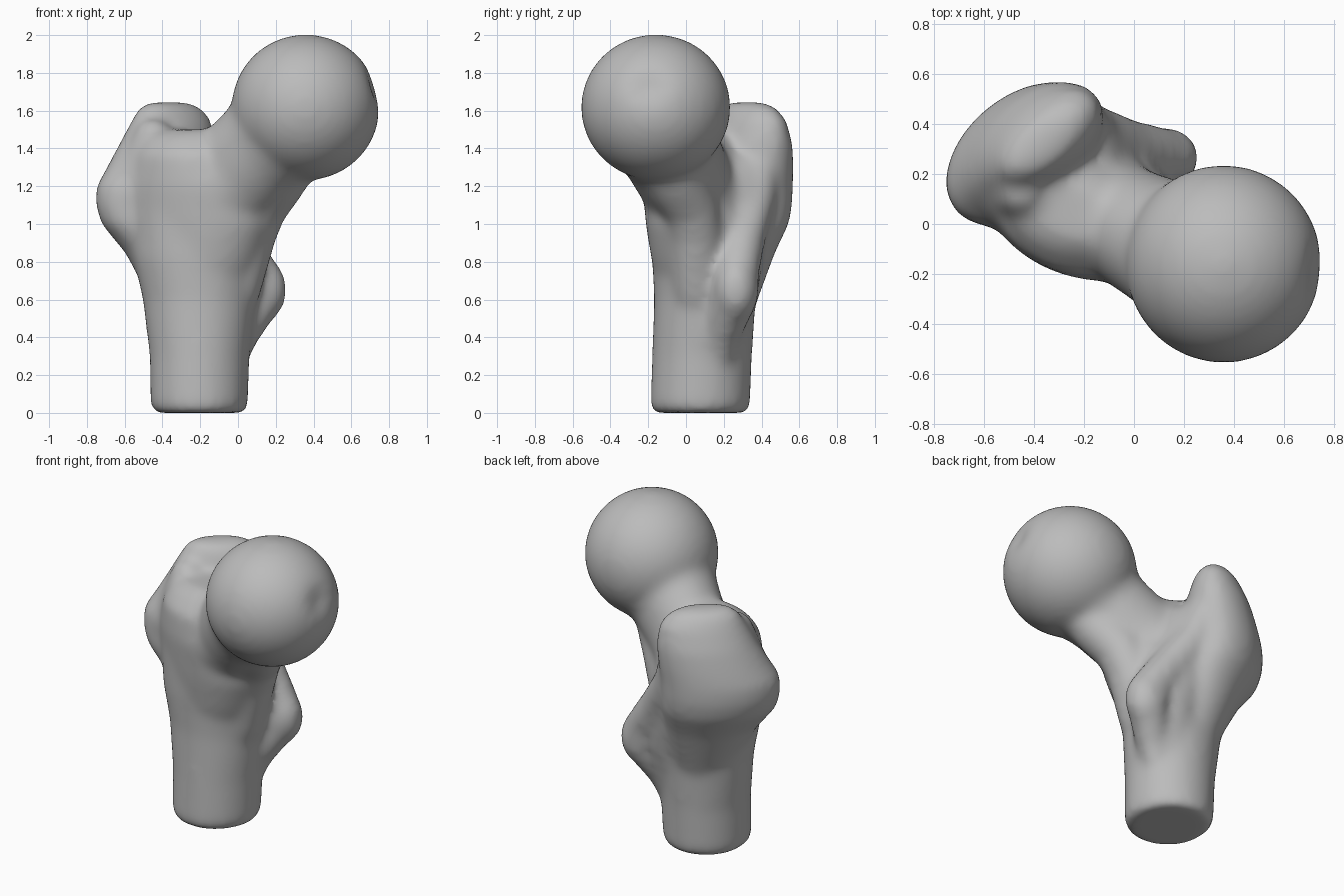
import bpy, bmesh, math
from mathutils import Vector, Matrix

cube = bpy.data.objects.get("Cube")
if cube:
    bpy.data.objects.remove(cube, do_unlink=True)

bone = bpy.data.materials.new("bone_grey")
bone.use_nodes = True
GREY = (0.5, 0.5, 0.5, 1)
bone.diffuse_color = GREY
bone.node_tree.nodes["Principled BSDF"].inputs["Base Color"].default_value = GREY

bm = bmesh.new()
SIDES = 32


def loft(sections, u, v):
    """Closed skin through elliptical sections (x, y, z, radius along u, radius along v)."""
    rings = []
    for x, y, z, a, b in sections:
        ring = []
        for i in range(SIDES):
            t = math.tau * i / SIDES
            ring.append(bm.verts.new(Vector((x, y, z)) + u * a * math.cos(t) + v * b * math.sin(t)))
        rings.append(ring)
    for low, high in zip(rings, rings[1:]):
        for i in range(SIDES):
            j = (i + 1) % SIDES
            bm.faces.new((low[i], low[j], high[j], high[i]))
    bm.faces.new(rings[0][::-1])
    bm.faces.new(rings[-1])


def axes(degrees):
    """Horizontal section axes turned about z."""
    turn = Matrix.Rotation(math.radians(degrees), 3, 'Z')
    return turn @ Vector((1, 0, 0)), turn @ Vector((0, 1, 0))


def blob(centre, radii, segments=24):
    place = Matrix.Translation(centre) @ Matrix.Diagonal((*radii, 1))
    return bmesh.ops.create_uvsphere(bm, u_segments=segments, v_segments=segments // 2,
                                     radius=1, matrix=place)["verts"]


def ridge(points):
    """Round-jointed tube through (x, y, z, radius) points."""
    for x, y, z, r in points:
        blob((x, y, z), (r, r, r))
    for p, q in zip(points, points[1:]):
        d = (Vector(q[:3]) - Vector(p[:3])).normalized()
        u = d.orthogonal().normalized()
        loft([(*s[:3], s[3], s[3]) for s in (p, q)], u, d.cross(u))


# Shaft, flat at the foot
loft([(-.205, .075, 0, .235, .245), (-.205, .075, .03, .258, .265),
      (-.203, .085, .3, .265, .265), (-.205, .1, .6, .3, .27),
      (-.21, .1, .82, .345, .28), (-.22, .09, 1.05, .34, .27)], *axes(0))

# Flared upper body, turned towards the head
loft([(-.205, .1, .55, .22, .22), (-.21, .1, .8, .345, .27),
      (-.22, .085, 1.0, .42, .275), (-.22, .065, 1.2, .4, .275),
      (-.25, .05, 1.37, .31, .24), (-.27, .06, 1.46, .24, .17),
      (-.25, .05, 1.5, .16, .1)], *axes(-22))

# Large outer prominence with a hooked top
loft([(-.25, .18, .55, .19, .18), (-.35, .235, .85, .275, .21),
      (-.425, .265, 1.0, .34, .23), (-.448, .278, 1.1, .35, .23),
      (-.445, .282, 1.2, .35, .23), (-.41, .305, 1.3, .325, .215),
      (-.375, .328, 1.42, .295, .19), (-.352, .34, 1.55, .25, .14),
      (-.36, .33, 1.615, .2, .1), (-.37, .32, 1.645, .13, .06)], *axes(40))
ridge([(-.55, .1, 1.15, .12), (-.45, .13, 1.46, .1)])

# Neck
along = Vector((.6, -.25, .53)).normalized()
side = along.cross(Vector((0, 0, 1))).normalized()
loft([(-.2, .06, 1.1, .25, .29), (0, -.02, 1.27, .24, .28),
      (.12, -.08, 1.39, .26, .28), (.25, -.12, 1.51, .32, .31)], side, side.cross(along))

# Buttress curving from the shaft up under the head
ridge([(-.02, .06, .65, .14), (.055, .05, .95, .15), (.11, .02, 1.09, .15),
       (.2, -.06, 1.23, .16), (.32, -.14, 1.38, .14)])

# Round head with a shallow pit
head_centre = Vector((.358, -.16, 1.617))
pit = Vector((.93, -.1, .26)).normalized()
for vert in blob(head_centre, (.392, .396, .387), 64):
    d = (vert.co - head_centre).normalized()
    vert.co -= d * .035 * math.exp(-(d.angle(pit) / .2) ** 2)

# Filled back, rear crest and small inner prominence
ridge([(-.23, .26, 1.22, .18), (-.14, .24, .97, .19), (-.08, .19, .7, .2),
       (-.1, .14, .4, .18)])
ridge([(-.24, .41, 1.4, .1), (-.16, .36, 1.12, .115), (-.03, .3, .92, .12),
       (.09, .27, .75, .12), (.125, .265, .62, .12), (.015, .19, .42, .1),
       (-.05, .17, .25, .08)])
blob((.13, .265, .65), (.13, .12, .17))

# Fuse everything into one soft surface
bmesh.ops.recalc_face_normals(bm, faces=bm.faces)
mesh = bpy.data.meshes.new("upper_thigh_bone")
bm.to_mesh(mesh)
bm.free()
mesh.materials.append(bone)
obj = bpy.data.objects.new("upper_thigh_bone", mesh)
bpy.context.collection.objects.link(obj)

remesh = obj.modifiers.new("fuse", 'REMESH')
remesh.mode = 'VOXEL'
remesh.voxel_size = .022
remesh.use_smooth_shade = True
smooth = obj.modifiers.new("soften", 'SMOOTH')
smooth.factor = .5
smooth.iterations = 20
